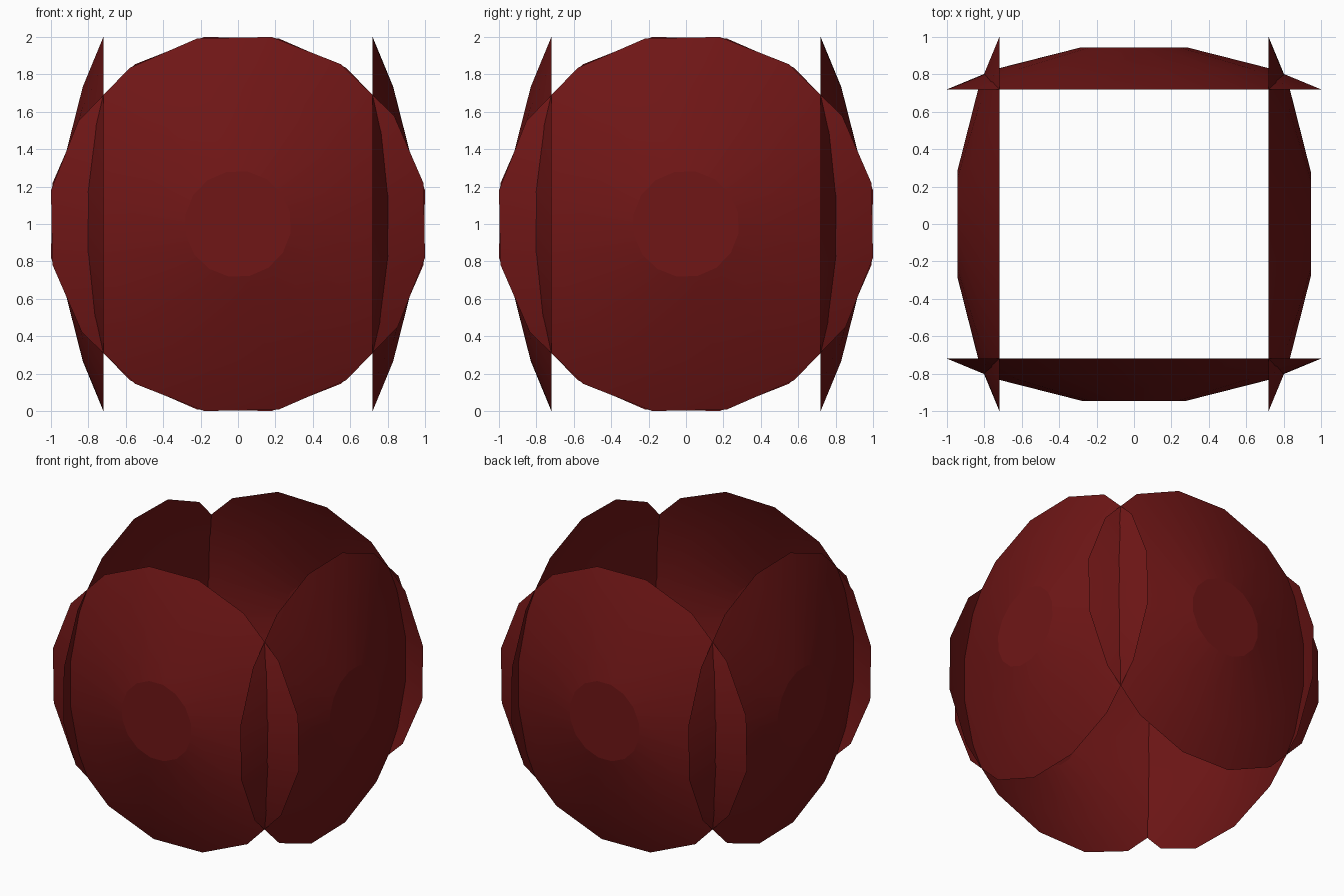
import bpy, bmesh
from math import sin, cos, pi, radians
from mathutils import Matrix

if "Cube" in bpy.data.objects:
    bpy.data.objects.remove(bpy.data.objects["Cube"])

SIDES = 16
# dome rings: (radius, distance from the centre axis)
RINGS = [(1.016, 0.72), (0.745, 0.83), (0.285, 0.945)]

red = bpy.data.materials.new("dark_red")
red.diffuse_color = (0.16, 0.008, 0.008, 1)
red.use_nodes = True
red.node_tree.nodes["Principled BSDF"].inputs["Base Color"].default_value = red.diffuse_color


def make_panel(name, turn):
    """Open shallow dome facing -y, spun about z by turn."""
    bm = bmesh.new()
    loops = []
    for r, d in RINGS:
        loop = []
        for i in range(SIDES):
            a = 2 * pi * (i + 0.5) / SIDES + radians(1)
            loop.append(bm.verts.new((r * cos(a), -d, 1 + r * sin(a))))
        loops.append(loop)
    for outer, inner in zip(loops, loops[1:]):
        for i in range(SIDES):
            j = (i + 1) % SIDES
            bm.faces.new((outer[i], outer[j], inner[j], inner[i]))
    bm.faces.new(loops[-1])  # flat centre cap
    bmesh.ops.rotate(bm, verts=bm.verts, cent=(0, 0, 0),
                     matrix=Matrix.Rotation(turn, 3, 'Z'))
    mesh = bpy.data.meshes.new(name)
    bm.to_mesh(mesh)
    bm.free()
    mesh.materials.append(red)
    obj = bpy.data.objects.new(name, mesh)
    bpy.context.collection.objects.link(obj)
    bpy.ops.object.select_all(action='DESELECT')
    obj.select_set(True)
    bpy.context.view_layer.objects.active = obj
    bpy.ops.object.shade_smooth_by_angle(angle=radians(12))


# four crossing petals around an open middle
for k, side in enumerate(("front", "right", "back", "left")):
    make_panel(side + "_petal", k * pi / 2)
